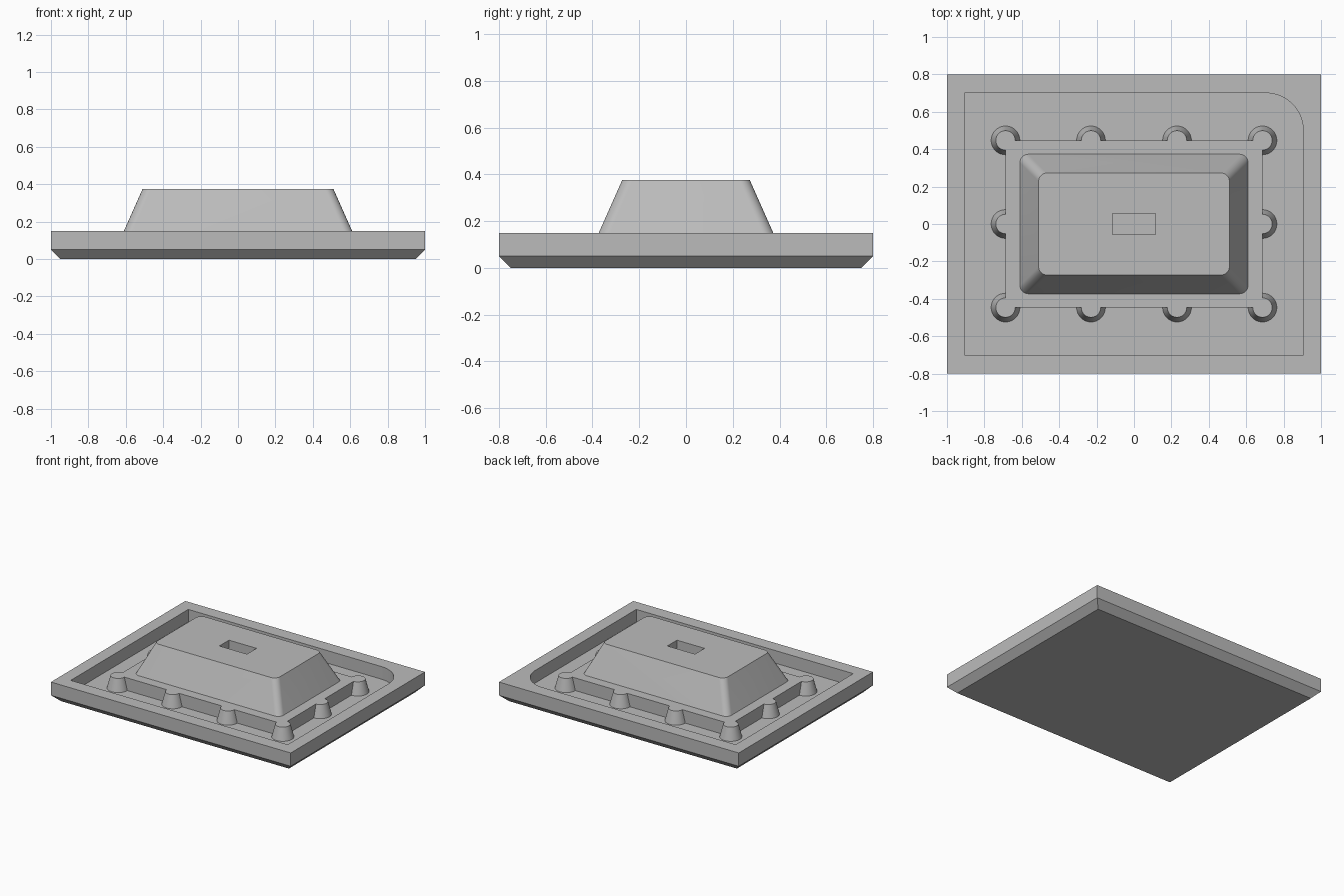
import bpy, bmesh, math

if "Cube" in bpy.data.objects:
    bpy.data.objects.remove(bpy.data.objects["Cube"], do_unlink=True)

grey = bpy.data.materials.new("plain grey")
grey.use_nodes = True
colour = (0.5, 0.5, 0.5, 1)
grey.diffuse_color = colour
grey.node_tree.nodes["Principled BSDF"].inputs["Base Color"].default_value = colour

RIM_Z, FLOOR_Z, TOP_Z = 0.15, 0.055, 0.375


def outline(hx, hy, radii, steps):
    """Rectangle outline with one radius per corner, starting at +x +y."""
    points = []
    for i, (sx, sy) in enumerate([(1, 1), (-1, 1), (-1, -1), (1, -1)]):
        r = radii[i]
        cx, cy = sx * (hx - r), sy * (hy - r)
        for k in range(steps + 1 if r else 1):
            a = math.pi / 2 * (i + k / steps)
            points.append((cx + r * math.cos(a), cy + r * math.sin(a)))
    return points


def loft(name, levels, radii=(0, 0, 0, 0), steps=10):
    """Solid through rounded rectangles given as (z, half x, half y)."""
    bm = bmesh.new()
    rings = [[bm.verts.new((x, y, z)) for x, y in outline(hx, hy, radii, steps)]
             for z, hx, hy in levels]
    for low, high in zip(rings, rings[1:]):
        for i in range(len(low)):
            j = (i + 1) % len(low)
            bm.faces.new((low[i], low[j], high[j], high[i]))
    bm.faces.new(rings[0][::-1])
    bm.faces.new(rings[-1])
    mesh = bpy.data.meshes.new(name)
    bm.to_mesh(mesh)
    bm.free()
    mesh.materials.append(grey)
    obj = bpy.data.objects.new(name, mesh)
    bpy.context.collection.objects.link(obj)
    return obj


def combine(target, other, operation):
    """Apply a boolean and drop the helper."""
    mod = target.modifiers.new(operation, "BOOLEAN")
    mod.operation, mod.solver, mod.object = operation, "EXACT", other
    bpy.context.view_layer.objects.active = target
    bpy.ops.object.modifier_apply(modifier=mod.name)
    bpy.data.objects.remove(other, do_unlink=True)


# Tray with chamfered underside and a pocket that has one round corner
tray = loft("tray", [(0, 0.95, 0.75), (0.05, 1, 0.8), (RIM_Z, 1, 0.8)])
pocket = loft("pocket_cutter", [(FLOOR_Z, 0.905, 0.7), (0.3, 0.905, 0.7)],
              (0.2, 0, 0, 0), 16)
combine(tray, pocket, "DIFFERENCE")

# Raised platform
platform = loft("platform", [(0.03, 0.687, 0.447), (RIM_Z, 0.687, 0.447)])
combine(tray, platform, "UNION")

# Tapered studs around the platform edge, flush with its top
spots = [(x, y) for x in (-0.687, -0.23, 0.23, 0.687) for y in (-0.447, 0.447)]
spots += [(-0.687, 0), (0.687, 0)]
taper = 0.025 / (RIM_Z - FLOOR_Z)
sunk = 0.02
for x, y in spots:
    bpy.ops.mesh.primitive_cone_add(
        vertices=32, radius1=0.077 + taper * sunk, radius2=0.052,
        depth=RIM_Z - FLOOR_Z + sunk,
        location=(x, y, (RIM_Z + FLOOR_Z - sunk) / 2))
    stud = bpy.context.object
    stud.name = "stud"
    stud.data.materials.append(grey)
    combine(tray, stud, "UNION")

# Tapered body with rounded corners and a slot in its top
body = loft("body", [(0.105, 0.63, 0.393), (RIM_Z, 0.61, 0.373), (TOP_Z, 0.51, 0.273)],
            (0.045,) * 4)
slot = loft("slot_cutter", [(TOP_Z - 0.1, 0.115, 0.057), (0.5, 0.115, 0.057)])
combine(body, slot, "DIFFERENCE")
combine(tray, body, "UNION")

# Smooth curved walls, keep edges sharp
bpy.ops.object.select_all(action="DESELECT")
tray.select_set(True)
bpy.context.view_layer.objects.active = tray
bpy.ops.object.shade_smooth_by_angle(angle=math.radians(20))
